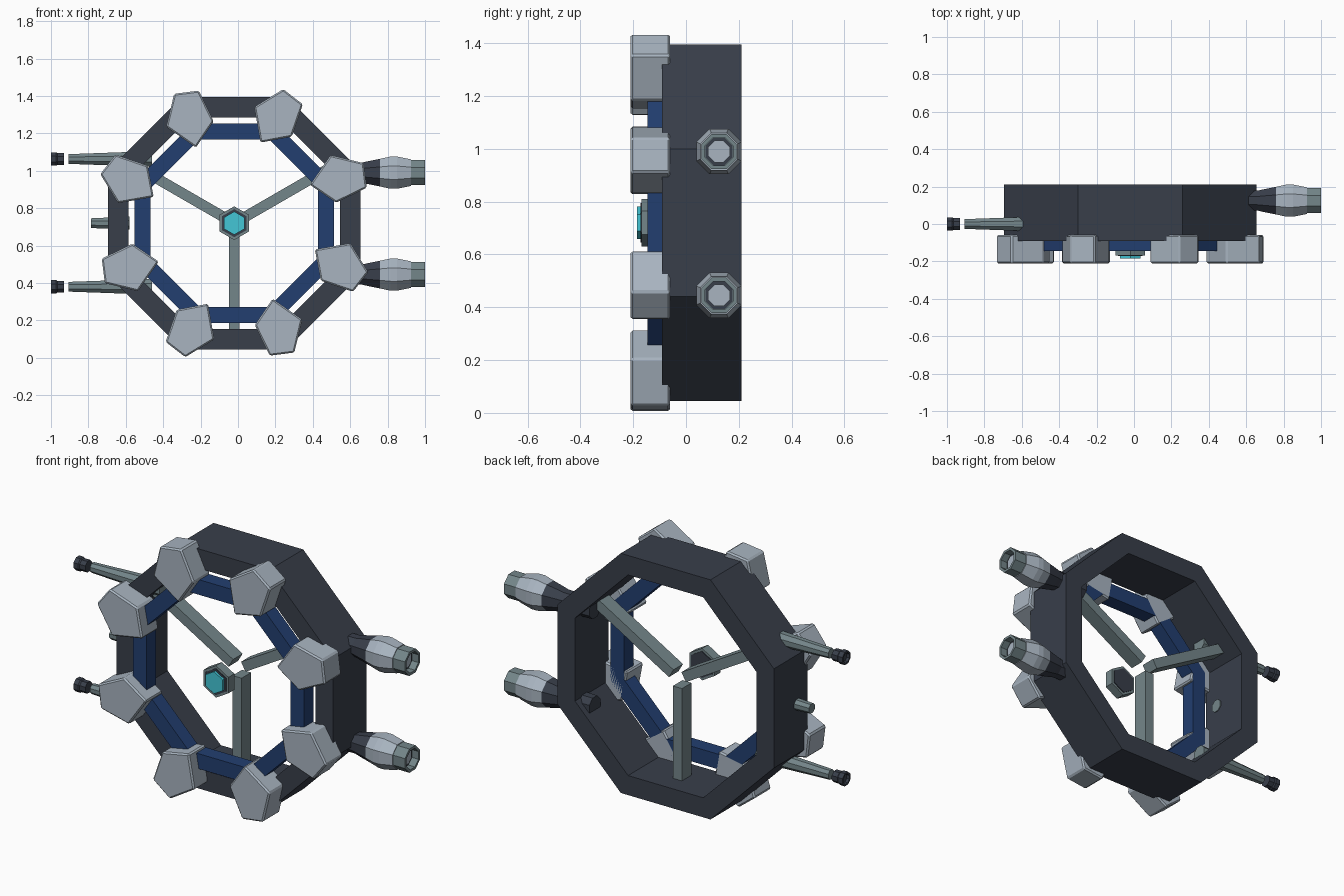
import bpy, bmesh, math
from mathutils import Vector

if "Cube" in bpy.data.objects:
    bpy.data.objects.remove(bpy.data.objects["Cube"])

CX, CZ = -0.02, 0.72          # centre of the ring
EIGHTH = math.pi / 4


def material(name, hex_code):
    def lin(c):
        c /= 255
        return c / 12.92 if c <= 0.04045 else ((c + 0.055) / 1.055) ** 2.4
    m = bpy.data.materials.new(name)
    m.diffuse_color = (*[lin(int(hex_code[i:i + 2], 16)) for i in (0, 2, 4)], 1)
    m.use_nodes = True
    m.node_tree.nodes["Principled BSDF"].inputs["Base Color"].default_value = m.diffuse_color
    return m


DARK = material("dark_slate", "383e4a")
LIGHT = material("pale_grey", "a8b4c0")
GREY = material("green_grey", "74868a")
BLUE = material("navy_blue", "223e70")
CYAN = material("cyan", "43c6d6")


def finish(bm, name, mat, bevel=0):
    bmesh.ops.recalc_face_normals(bm, faces=bm.faces)
    me = bpy.data.meshes.new(name)
    bm.to_mesh(me)
    bm.free()
    me.materials.append(mat)
    ob = bpy.data.objects.new(name, me)
    bpy.context.collection.objects.link(ob)
    if bevel:
        mod = ob.modifiers.new("edge_bevel", "BEVEL")
        mod.width = bevel
        mod.segments = 1
    return ob


def prism(name, points, y0, y1, mat, bevel=0):
    """Extrude an (x, z) outline from y0 to y1."""
    bm = bmesh.new()
    face = bm.faces.new([bm.verts.new((x, y0, z)) for x, z in points])
    ext = bmesh.ops.extrude_face_region(bm, geom=[face])["geom"]
    verts = [v for v in ext if isinstance(v, bmesh.types.BMVert)]
    bmesh.ops.translate(bm, verts=verts, vec=(0, y1 - y0, 0))
    return finish(bm, name, mat, bevel)


def sweep(name, sections, mat, closed=False):
    """Skin equal-length point loops, then cap the ends or close the loop."""
    bm = bmesh.new()
    loops = [[bm.verts.new(p) for p in s] for s in sections]
    pairs = list(zip(loops, loops[1:]))
    if closed:
        pairs.append((loops[-1], loops[0]))
    else:
        bm.faces.new(loops[0])
        bm.faces.new(loops[-1])
    n = len(loops[0])
    for a, b in pairs:
        for i in range(n):
            j = (i + 1) % n
            bm.faces.new((a[i], a[j], b[j], b[i]))
    return finish(bm, name, mat)


def polar(r, a):
    return CX + r * math.cos(a), CZ + r * math.sin(a)


def octagon_ring(name, outer, inner, y0, y1, mat):
    k = 1 / math.cos(EIGHTH / 2)
    sections = []
    for r, y in ((outer, y0), (outer, y1), (inner, y1), (inner, y0)):
        pts = [polar(r * k, EIGHTH * (i + 0.5)) for i in range(8)]
        sections.append([(x, y, z) for x, z in pts])
    return sweep(name, sections, mat, closed=True)


def tube(name, profile, y, z, mat):
    """Eight-sided turned part along x; profile holds (x, flat radius)."""
    k = 1 / math.cos(EIGHTH / 2)
    sections = [[(x, y + r * k * math.cos(EIGHTH * (i + 0.5)),
                  z + r * k * math.sin(EIGHTH * (i + 0.5))) for i in range(8)]
                for x, r in profile]
    return sweep(name, sections, mat)


# Main rings
octagon_ring("outer_ring", 0.675, 0.565, -0.09, 0.21, DARK)
octagon_ring("inner_ring", 0.533, 0.448, -0.145, -0.06, BLUE)

# Five-sided blocks on the ring corners, outline in (radial, tangential) terms
block = ((0.762, 0.032), (0.727, -0.096), (0.545, -0.107), (0.452, 0.035), (0.615, 0.139))
for i in range(8):
    a = EIGHTH * (i + 0.5)
    c, s = math.cos(a), math.sin(a)
    prism(f"corner_block_{i + 1}", [(CX + u * c - v * s, CZ + u * s + v * c) for u, v in block],
          -0.21, -0.06, LIGHT, 0.008)

# Three spokes
for i, deg in enumerate((30, 150, 270)):
    a = math.radians(deg)
    c, s = math.cos(a), math.sin(a)
    prism(f"spoke_{i + 1}", [(CX + u * c - v * s, CZ + u * s + v * c) for u, v in
                             ((0.045, -0.028), (0.6, -0.028), (0.6, 0.028), (0.045, 0.028))],
          0.02, 0.105, GREY)

# Hexagonal hub with a dark core and a bright front
for name, r, y0, y1, mat in (("hub_body", 0.09, -0.168, -0.115, GREY),
                             ("hub_core", 0.075, -0.172, -0.11, DARK),
                             ("hub_light", 0.062, -0.185, -0.17, CYAN)):
    prism(name, [polar(r, math.radians(30 + 60 * i)) for i in range(6)], y0, y1, mat)

# Thrusters on the right side
for tag, z in (("upper", 0.99), ("lower", 0.445)):
    y = 0.125
    tube(f"{tag}_thruster_neck", ((0.48, 0.05), (0.66, 0.053), (0.69, 0.06), (0.77, 0.076)), y, z, DARK)
    tube(f"{tag}_thruster_body", ((0.76, 0.074), (0.815, 0.086), (0.85, 0.086), (0.925, 0.071)), y, z, LIGHT)
    tube(f"{tag}_thruster_nozzle", ((0.92, 0.067), (1.0, 0.067), (1.0, 0.053), (0.955, 0.053)), y, z, GREY)
    tube(f"{tag}_nozzle_lining", ((0.954, 0.052), (0.96, 0.052)), y, z, DARK)
    tube(f"{tag}_nozzle_core", ((0.955, 0.041), (0.966, 0.041)), y, z, LIGHT)

# Tapered barrels with separate tips on the left side
for tag, z in (("upper", 1.063), ("lower", 0.38)):
    tube(f"{tag}_barrel", ((-0.905, 0.026), (-0.46, 0.042)), 0, z, GREY)
    tube(f"{tag}_barrel_tip", ((-0.93, 0.031), (-0.965, 0.031), (-0.972, 0.036), (-1.0, 0.036),
                               (-1.0, 0.026), (-0.985, 0.024)), 0, z, DARK)
tube("middle_stub", ((-0.785, 0.026), (-0.58, 0.035)), 0, CZ, GREY)
